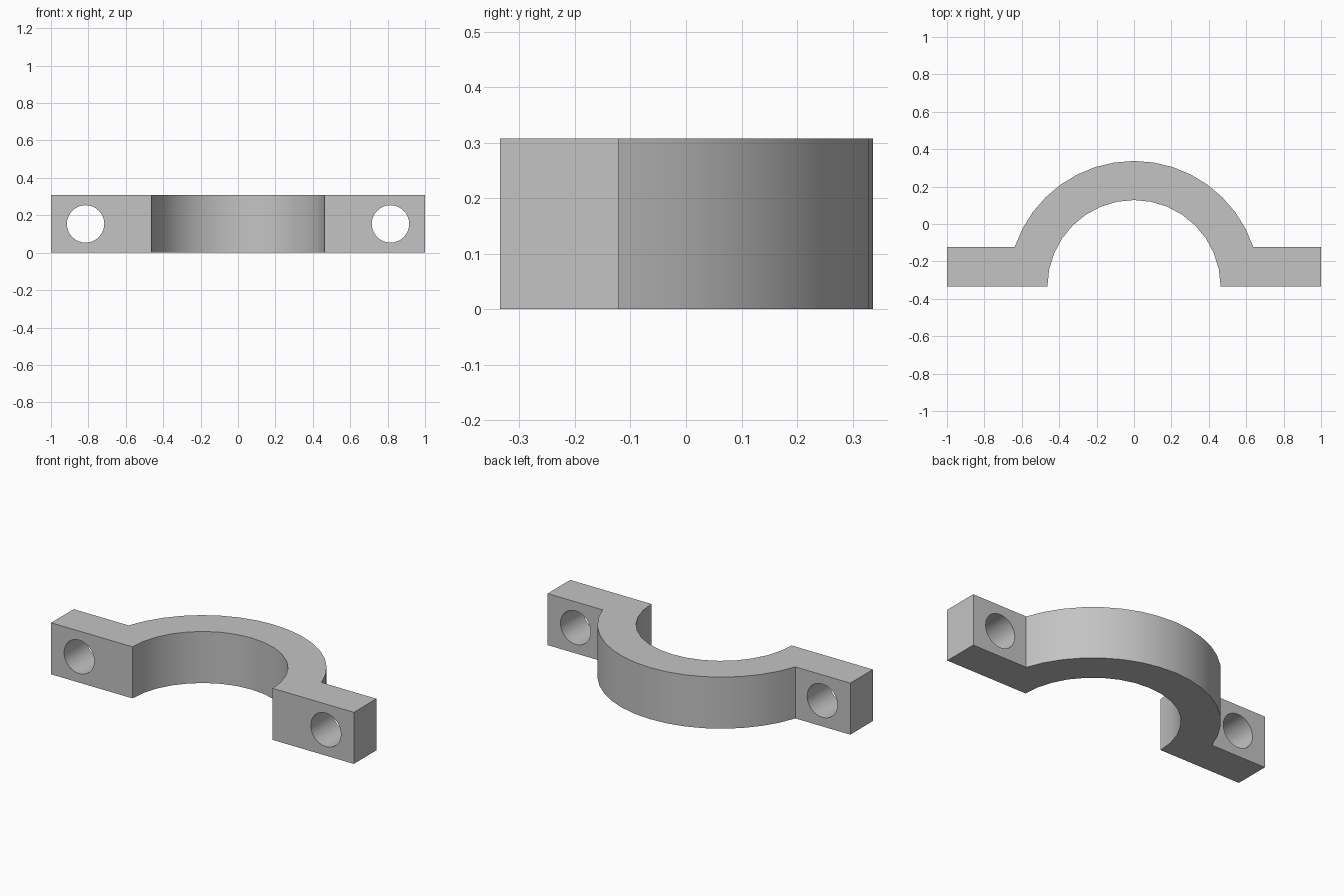
import bpy, bmesh
from math import asin, cos, sin, pi, radians

default = bpy.data.objects.get("Cube")
if default:
    bpy.data.objects.remove(default, do_unlink=True)

# Main sizes
HEIGHT = 0.308
FRONT, LUG_BACK = -0.335, -0.122
INNER, OUTER = 0.463, 0.672
HOLE_X, HOLE_R = 0.815, 0.1

steel = bpy.data.materials.new("plain grey")
steel.use_nodes = True
grey = (0.55, 0.55, 0.55, 1)
steel.diffuse_color = grey
steel.node_tree.nodes["Principled BSDF"].inputs["Base Color"].default_value = grey


def arc(radius, start, end, steps):
    """Points on an arc about the clamp axis, which lies on the front plane."""
    angles = [start + (end - start) * i / steps for i in range(steps + 1)]
    return [(radius * cos(a), FRONT + radius * sin(a)) for a in angles]


# Clamp outline: outer arch between the lugs, then the bore back again
meet = asin((LUG_BACK - FRONT) / OUTER)
outline = [(1, FRONT), (1, LUG_BACK)]
outline += arc(OUTER, meet, pi - meet, 16)
outline += [(-1, LUG_BACK), (-1, FRONT)]
outline += arc(INNER, pi, 0, 16)

bm = bmesh.new()
base = bm.faces.new([bm.verts.new((x, y, 0)) for x, y in outline])
top = bmesh.ops.extrude_face_region(bm, geom=[base])["geom"]
raised = [v for v in top if isinstance(v, bmesh.types.BMVert)]
bmesh.ops.translate(bm, verts=raised, vec=(0, 0, HEIGHT))
bmesh.ops.recalc_face_normals(bm, faces=bm.faces)
mesh = bpy.data.meshes.new("half_clamp")
bm.to_mesh(mesh)
bm.free()
mesh.materials.append(steel)
clamp = bpy.data.objects.new("half_clamp", mesh)
bpy.context.collection.objects.link(clamp)

# Bolt holes through both lugs
for side in (-1, 1):
    bpy.ops.mesh.primitive_cylinder_add(
        vertices=32, radius=HOLE_R, depth=0.5,
        location=(side * HOLE_X, (FRONT + LUG_BACK) / 2, HEIGHT / 2),
        rotation=(pi / 2, 0, 0))
    cutter = bpy.context.object
    cutter.name = "bolt_hole_cutter"
    cutter.hide_render = True
    cutter.data.materials.append(steel)
    bpy.ops.object.select_all(action="DESELECT")
    bpy.context.view_layer.objects.active = clamp
    clamp.select_set(True)
    cut = clamp.modifiers.new("bolt_hole", "BOOLEAN")
    cut.operation = "DIFFERENCE"
    cut.solver = "EXACT"
    cut.object = cutter
    bpy.ops.object.modifier_apply(modifier=cut.name)
    bpy.data.objects.remove(cutter, do_unlink=True)

# Smooth curved walls, crisp edges
bpy.ops.object.shade_smooth_by_angle(angle=radians(30))
